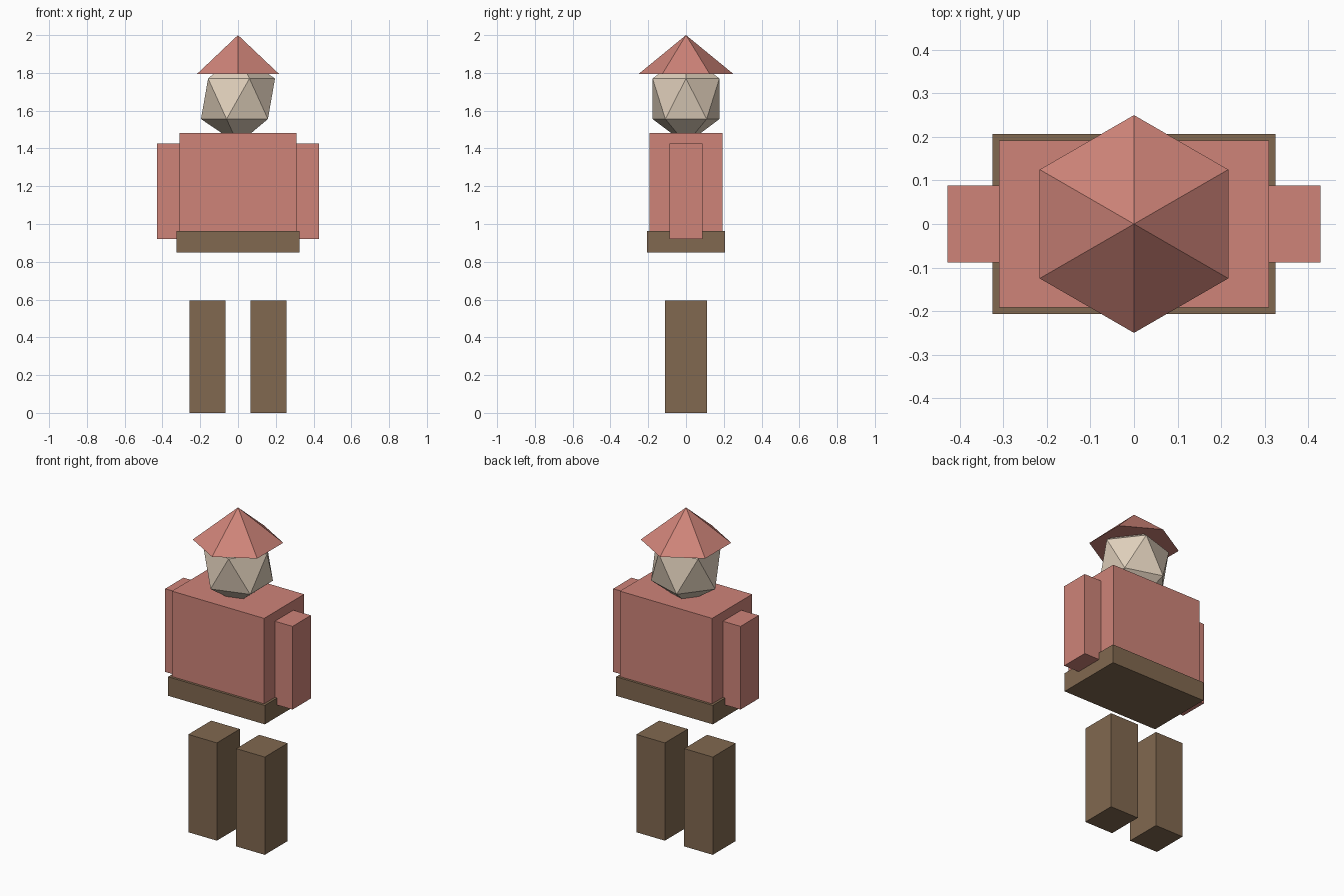
import bpy

if "Cube" in bpy.data.objects:
    bpy.data.objects.remove(bpy.data.objects["Cube"])


def material(name, rgb):
    m = bpy.data.materials.new(name)
    m.diffuse_color = (*rgb, 1)
    m.use_nodes = True
    m.node_tree.nodes["Principled BSDF"].inputs["Base Color"].default_value = m.diffuse_color
    return m


RED = material("red_cloth", (0.62, 0.23, 0.19))
BROWN = material("brown_cloth", (0.22, 0.14, 0.08))
SKIN = material("skin", (0.75, 0.63, 0.50))


def finish(name, mat):
    ob = bpy.context.object
    ob.name = name
    ob.data.materials.append(mat)
    bpy.ops.object.transform_apply(location=False, rotation=False, scale=True)
    return ob


def box(name, x0, x1, half_y, z0, z1, mat):
    bpy.ops.mesh.primitive_cube_add(size=1, location=((x0 + x1) / 2, 0, (z0 + z1) / 2))
    bpy.context.object.scale = (x1 - x0, 2 * half_y, z1 - z0)
    return finish(name, mat)


# Torso and hips
box("torso", -0.31, 0.31, 0.192, 0.93, 1.482, RED)
box("hips", -0.325, 0.325, 0.207, 0.848, 0.963, BROWN)

# Arms and legs, one per side
for side, s in (("right", 1), ("left", -1)):
    box(side + "_arm", *sorted((s * 0.27, s * 0.428)), 0.088, 0.92, 1.425, RED)
    box(side + "_leg", *sorted((s * 0.065, s * 0.257)), 0.11, 0.0, 0.594, BROWN)

# Head: faceted 20-sided ball, slightly tall
bpy.ops.mesh.primitive_ico_sphere_add(subdivisions=1, radius=1, location=(0, 0, 1.663))
bpy.context.object.scale = (0.219, 0.208, 0.24)
finish("head", SKIN)

# Hat: six-sided cone
bpy.ops.mesh.primitive_cone_add(vertices=6, radius1=0.25, radius2=0, depth=0.205,
                                location=(0, 0, 1.8975))
finish("hat", RED)
